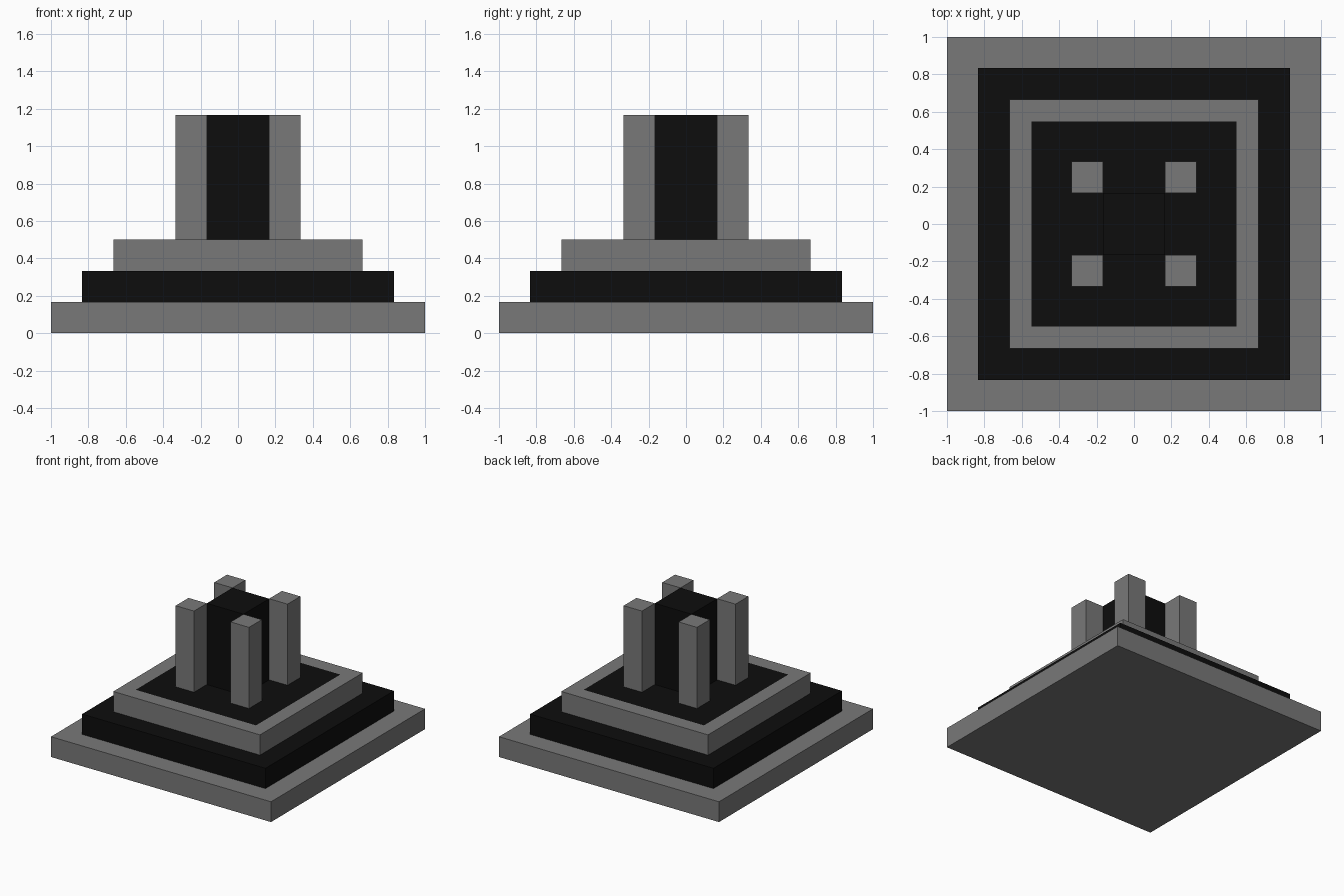
import bpy, bmesh

if "Cube" in bpy.data.objects:
    bpy.data.objects.remove(bpy.data.objects["Cube"])

U = 1 / 6  # one building block


def material(name, value):
    m = bpy.data.materials.new(name)
    m.diffuse_color = (value, value, value, 1)
    m.use_nodes = True
    m.node_tree.nodes["Principled BSDF"].inputs["Base Color"].default_value = m.diffuse_color
    return m


GRAY = material("stone_gray", 0.19)
BLACK = material("black", 0.004)


def box(name, mat, half, z0, z1, cx=0, cy=0, inlay=None):
    """Square box; inlay = (inset distance, material) for a painted top."""
    bm = bmesh.new()
    bmesh.ops.create_cube(bm, size=1)
    for v in bm.verts:
        v.co = (cx + v.co.x * 2 * half, cy + v.co.y * 2 * half,
                z0 + (v.co.z + 0.5) * (z1 - z0))
    me = bpy.data.meshes.new(name)
    me.materials.append(mat)
    if inlay:
        me.materials.append(inlay[1])
        bm.normal_update()
        top = next(f for f in bm.faces if f.normal.z > 0.9)
        bmesh.ops.inset_region(bm, faces=[top], thickness=inlay[0])
        top.material_index = 1
    bm.to_mesh(me)
    bm.free()
    ob = bpy.data.objects.new(name, me)
    bpy.context.collection.objects.link(ob)
    return ob


# Stepped base
box("bottom_step", GRAY, 6 * U, 0, U)
box("middle_step", BLACK, 5 * U, U, 2 * U)
box("top_step", GRAY, 4 * U, 2 * U, 3 * U, inlay=(4 * U - 0.497, BLACK))

# Central block with four corner pillars
box("central_block", BLACK, U, 3 * U, 7 * U)
for sx in (-1, 1):
    for sy in (-1, 1):
        box("corner_pillar", GRAY, U / 2, 3 * U, 7 * U, sx * 1.5 * U, sy * 1.5 * U)
